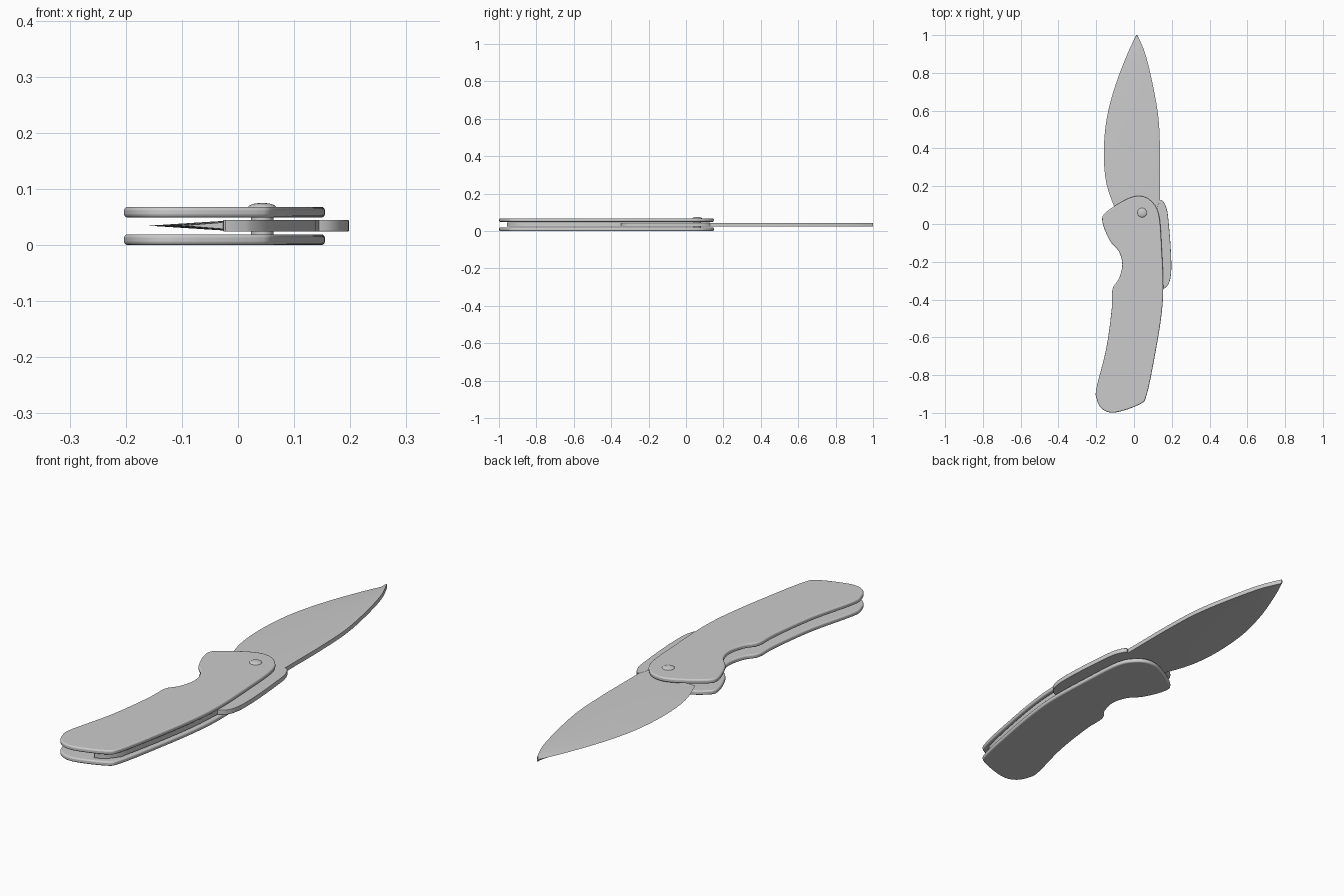
import bpy, bmesh
from mathutils import Vector

if "Cube" in bpy.data.objects:
    bpy.data.objects.remove(bpy.data.objects["Cube"])


def spline(pts, n=4, closed=True):
    """Catmull-Rom samples through the given points."""
    out, m = [], len(pts)
    for i in range(m if closed else m - 1):
        get = lambda k: Vector(pts[k % m] if closed else pts[max(0, min(k, m - 1))])
        a, b, c, d = (get(i + k) for k in (-1, 0, 1, 2))
        for j in range(n):
            t = j / n
            out.append(0.5 * (2 * b + (c - a) * t + (2 * a - 5 * b + 4 * c - d) * t * t
                              + (3 * b - a - 3 * c + d) * t ** 3))
    if not closed:
        out.append(Vector(pts[-1]))
    return out


def finish(bm, name, bevel=0.0):
    bmesh.ops.recalc_face_normals(bm, faces=bm.faces)
    me = bpy.data.meshes.new(name)
    bm.to_mesh(me)
    bm.free()
    ob = bpy.data.objects.new(name, me)
    bpy.context.collection.objects.link(ob)
    if bevel:
        mod = ob.modifiers.new("Bevel", 'BEVEL')
        mod.width, mod.segments = bevel, 3
        mod.limit_method, mod.angle_limit = 'ANGLE', 1.2
    bpy.ops.object.select_all(action='DESELECT')
    ob.select_set(True)
    bpy.context.view_layer.objects.active = ob
    bpy.ops.object.shade_smooth_by_angle(angle=0.6)
    return ob


def plate(name, outline, z0, z1, bevel=0.0):
    """Flat outline extruded from z0 to z1."""
    bm = bmesh.new()
    face = bm.faces.new([bm.verts.new((p[0], p[1], z0)) for p in outline])
    ext = bmesh.ops.extrude_face_region(bm, geom=[face])
    bmesh.ops.translate(bm, vec=(0, 0, z1 - z0),
                        verts=[g for g in ext['geom'] if isinstance(g, bmesh.types.BMVert)])
    return finish(bm, name, bevel)


# handle scales
handle = spline([(0.035, 0.148), (0.09, 0.122), (0.132, 0.05), (0.147, -0.13), (0.155, -0.34),
                 (0.143, -0.5), (0.108, -0.71), (0.067, -0.905), (0.03, -0.955), (-0.10, -0.998),
                 (-0.168, -0.98), (-0.198, -0.925), (-0.198, -0.865), (-0.147, -0.66),
                 (-0.118, -0.45), (-0.114, -0.345), (-0.08, -0.29), (-0.062, -0.215),
                 (-0.08, -0.145), (-0.13, -0.085), (-0.168, 0.015), (-0.145, 0.065),
                 (-0.035, 0.133)])
for name, z in (("lower_handle_scale", 0.0), ("upper_handle_scale", 0.049)):
    plate(name, handle, z, z + 0.019, 0.006)

# blade: sharp edge on the left, flat spine on the right
edge = spline([(0.012, 1.0), (-0.035, 0.9), (-0.10, 0.73), (-0.145, 0.555), (-0.16, 0.37),
               (-0.145, 0.21), (-0.10, 0.08)], 4, False)
spine = spline([(0.018, 1.0), (0.06, 0.9), (0.101, 0.73), (0.13, 0.555), (0.138, 0.37),
                (0.138, 0.21), (0.138, 0.08)], 4, False)
ZM, H = 0.0345, 0.0095
bm = bmesh.new()
rings = []
for e, s in zip(edge, spine):
    r = e.lerp(s, 0.5)
    rings.append([bm.verts.new(c) for c in (
        (e.x, e.y, ZM), (r.x, r.y, ZM + H), (s.x, s.y, ZM + H),
        (s.x, s.y, ZM - H), (r.x, r.y, ZM - H))])
for a, b in zip(rings, rings[1:]):
    for i in range(5):
        j = (i + 1) % 5
        bm.faces.new((a[i], a[j], b[j], b[i]))
bm.faces.new(rings[0])
bm.faces.new(rings[-1])
finish(bm, "blade")

# blade tang around the pivot
plate("blade_tang", spline([(0.138, 0.10), (0.13, -0.02), (0.06, -0.06), (0.0, -0.02),
                            (-0.022, 0.05), (-0.01, 0.10)]), 0.025, 0.044)

# lock lever standing proud of the back
plate("lock_lever", spline([(0.137, 0.125), (0.172, 0.085), (0.186, -0.02), (0.195, -0.14),
                            (0.197, -0.25), (0.184, -0.315), (0.152, -0.345), (0.115, -0.335),
                            (0.105, -0.2), (0.11, 0.0)]), 0.024, 0.045, 0.002)

# spacer along the back of the handle
plate("back_spacer", spline([(0.145, -0.335), (0.133, -0.5), (0.098, -0.71), (0.06, -0.89)],
                            4, False)
      + spline([(0.022, -0.94), (-0.022, -0.958), (-0.022, -0.93), (0.0, -0.88), (0.05, -0.69),
                (0.085, -0.5), (0.1, -0.33)], 4, False), 0.024, 0.045)

# pivot pin and its domed head
bpy.ops.mesh.primitive_cylinder_add(vertices=32, radius=0.02, depth=0.05, location=(0.043, 0.06, 0.035))
bpy.context.object.name = "pivot_pin"
bpy.ops.object.shade_smooth_by_angle()
bpy.ops.mesh.primitive_uv_sphere_add(segments=32, ring_count=16, radius=1,
                                     location=(0.043, 0.06, 0.067), scale=(0.025, 0.025, 0.008))
bpy.context.object.name = "pivot_head"
bpy.ops.object.shade_smooth_by_angle()
